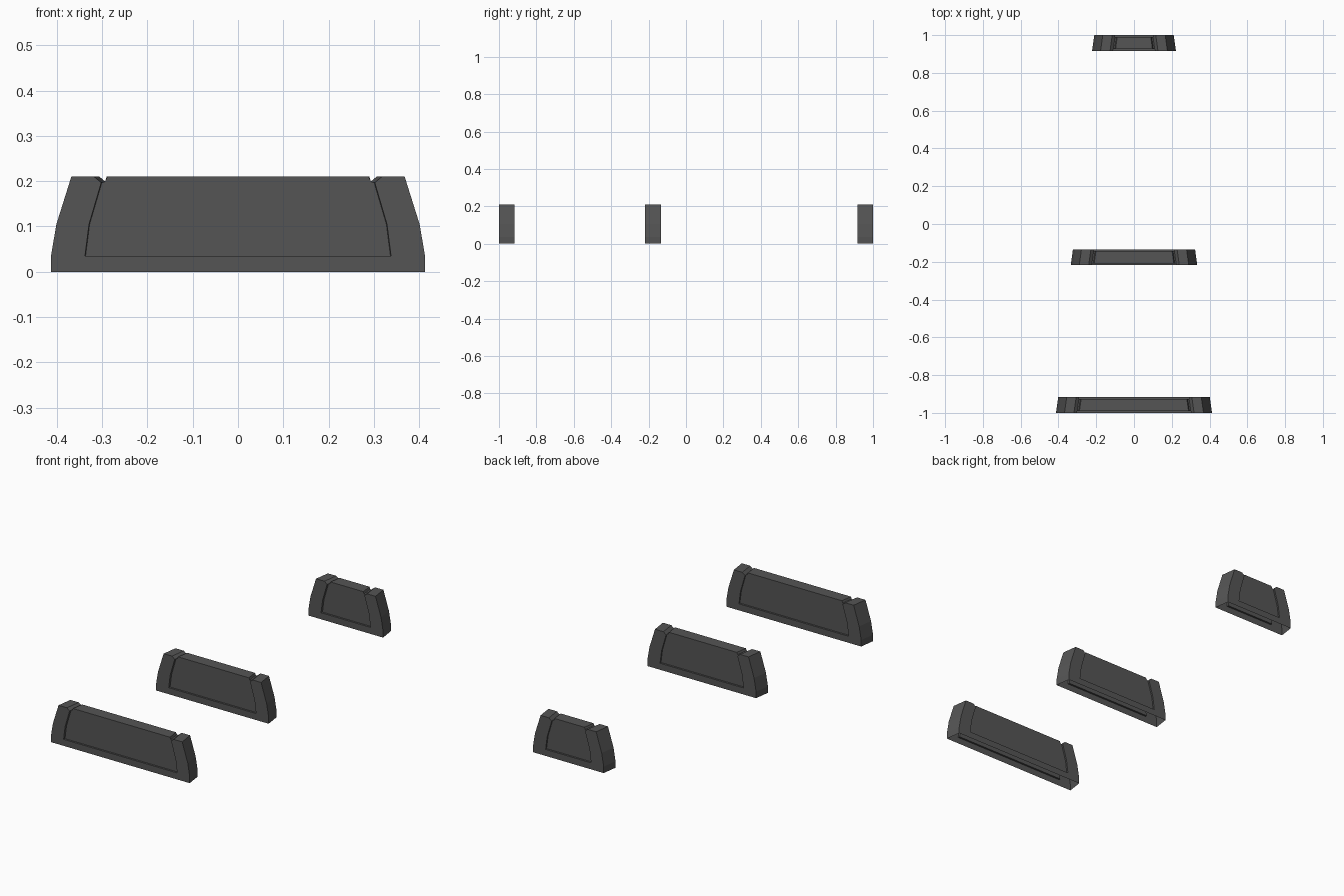
import bpy, bmesh

if "Cube" in bpy.data.objects:
    bpy.data.objects.remove(bpy.data.objects["Cube"])

THICK, RECESS, SLOPE = 0.084, 0.010, 0.14

# Half profiles as (inset from the half width, z)
OUTER = [(0.0, 0.0), (0.0, 0.035), (0.012, 0.105), (0.045, 0.21),
         (0.095, 0.21)]                                    # side and arm top
INNER = [(0.111, 0.197), (0.084, 0.105), (0.075, 0.035)]   # recess edge
LIP = [(0.118, 0.199), (0.123, 0.21)]                      # panel side of the notch

dark = bpy.data.materials.new("dark_grey")
dark.diffuse_color = (0.09, 0.09, 0.09, 1)
dark.use_nodes = True
dark.node_tree.nodes["Principled BSDF"].inputs["Base Color"].default_value = dark.diffuse_color


def block(name, half, y0):
    bm = bmesh.new()

    def ring(half_profile, y):
        # right half followed by its mirror image
        w = half - SLOPE * (y - y0)
        right = [bm.verts.new((w - i, y, z)) for i, z in half_profile]
        left = [bm.verts.new((-(w - i), y, z)) for i, z in reversed(half_profile)]
        return right + left

    def strip(a, b, skip=()):
        for i in range(len(a) - 1):
            if i not in skip:
                bm.faces.new((a[i], a[i + 1], b[i + 1], b[i]))

    y1 = y0 + THICK
    frames, panels = [], []
    for y, yp in ((y0, y0 + RECESS), (y1, y1 - RECESS)):
        # raised U-shaped frame
        frame = ring(OUTER + INNER, y)
        bm.faces.new(frame)
        # recessed panel, open at the top
        panel = ring(INNER[::-1] + LIP, yp)
        bm.faces.new(panel)
        # recess walls and shelf
        n, m = len(OUTER), len(INNER)
        inner_p = panel[:m][::-1] + panel[-m:][::-1]
        strip(frame[n:n + 2 * m], inner_p)
        frames.append(frame)
        panels.append(panel)

    # outer sides, arm tops and notch walls (underside stays open)
    k = len(OUTER) + 1
    for part in (slice(0, k), slice(-k, None)):
        strip(frames[0][part], frames[1][part])
    # panel top with the inner notch walls
    m = len(INNER)
    strip(panels[0][m - 1:len(panels[0]) - m + 1],
          panels[1][m - 1:len(panels[1]) - m + 1])

    bmesh.ops.recalc_face_normals(bm, faces=bm.faces)
    mesh = bpy.data.meshes.new(name)
    bm.to_mesh(mesh)
    bm.free()
    mesh.materials.append(dark)
    bpy.context.collection.objects.link(bpy.data.objects.new(name, mesh))


# Three cradle blocks, narrowing toward the back
block("front_block", 0.413, -1.0)
block("middle_block", 0.335, -0.218)
block("rear_block", 0.222, 1.0 - THICK)
